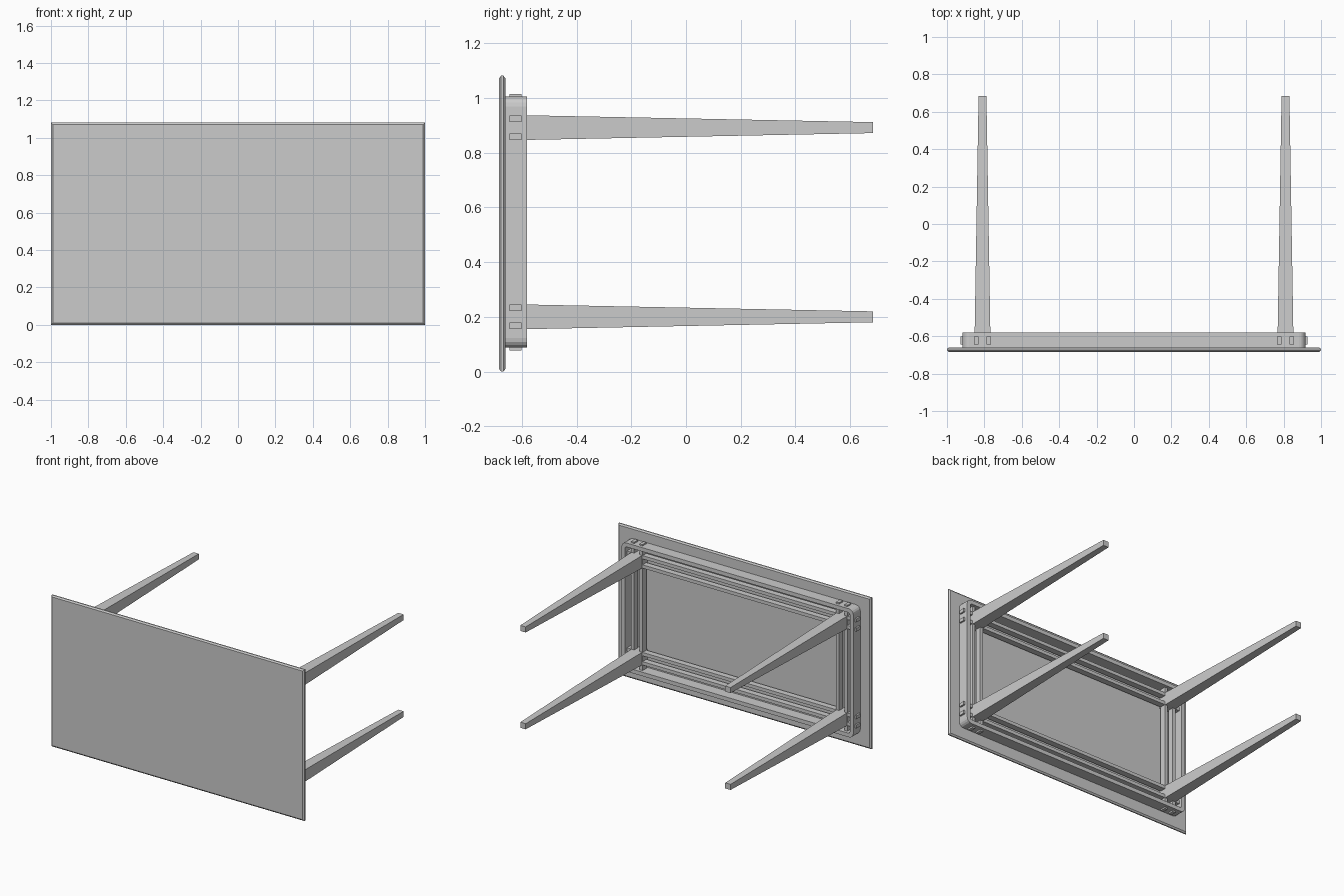
import bpy, bmesh
from mathutils import Vector

if "Cube" in bpy.data.objects:
    bpy.data.objects.remove(bpy.data.objects["Cube"])

CZ = 0.543            # centre height of the table lying on its side
TOP_Y = -0.66         # underside of the table top


def make_object(name, bm):
    bmesh.ops.recalc_face_normals(bm, faces=bm.faces)
    me = bpy.data.meshes.new(name)
    bm.to_mesh(me)
    bm.free()
    ob = bpy.data.objects.new(name, me)
    bpy.context.collection.objects.link(ob)
    return ob


def loft(name, sections):
    """Stack of rectangles along y: (y, cx, cz, half_x, half_z)."""
    bm = bmesh.new()
    rings = [[bm.verts.new((cx + sx * hx, y, cz + sz * hz))
              for sx, sz in ((-1, -1), (1, -1), (1, 1), (-1, 1))]
             for y, cx, cz, hx, hz in sections]
    for a, b in zip(rings, rings[1:]):
        for i in range(4):
            j = (i + 1) % 4
            bm.faces.new((a[i], a[j], b[j], b[i]))
    bm.faces.new(rings[0])
    bm.faces.new(rings[-1])
    return make_object(name, bm)


def box(name, lo, hi):
    lo, hi = Vector(lo), Vector(hi)
    c, h = (lo + hi) / 2, (hi - lo) / 2
    return loft(name, [(lo.y, c.x, c.z, h.x, h.z), (hi.y, c.x, c.z, h.x, h.z)])


def rounded_rect(hx, hz, r, steps=4):
    from math import sin, cos, pi
    pts = []
    for k, (sx, sz) in enumerate(((1, 1), (-1, 1), (-1, -1), (1, -1))):
        for i in range(steps + 1):
            a = (k + i / steps) * pi / 2
            pts.append((sx * (hx - r) + r * cos(a), sz * (hz - r) + r * sin(a)))
    return pts


# table top with chamfered rim
loft("table_top", [(-0.684, 0, 0.541, 0.990, 0.531), (-0.676, 0, 0.541, 1.0, 0.541),
                   (-0.668, 0, 0.541, 1.0, 0.541), (TOP_Y, 0, 0.541, 0.990, 0.531)])

# apron: hollow frame with rounded corners
bm = bmesh.new()
t = 0.028
loops = []
for hx, hz, r, y in ((0.916, 0.459, 0.035, TOP_Y), (0.916, 0.459, 0.035, -0.581),
                     (0.916 - t, 0.459 - t, 0.012, -0.581), (0.916 - t, 0.459 - t, 0.012, TOP_Y)):
    loops.append([bm.verts.new((x, y, CZ + 0.003 + z)) for x, z in rounded_rect(hx, hz, r)])
for a, b in zip(loops, loops[1:] + loops[:1]):
    for i in range(len(a)):
        j = (i + 1) % len(a)
        bm.faces.new((a[i], a[j], b[j], b[i]))
make_object("apron_frame", bm)

# paired rails whose ends poke through the apron, and tapered legs at their crossings
W, Y0, Y1 = 0.012, -0.645, -0.602
for s, side in ((-1, "left"), (1, "right")):
    for d in (-0.033, 0.033):
        x = s * 0.81 + d
        box(f"{side}_cross_rail", (x - W, Y0, 0.076), (x + W, Y1, 1.015))
for s, side in ((-1, "lower"), (1, "upper")):
    for d in (-0.033, 0.033):
        z = CZ + 0.003 + s * 0.346 + d
        box(f"{side}_long_rail", (-0.928, Y0, z - W), (0.928, Y1, z + W))
    for sx, side_x in ((-1, "left"), (1, "right")):
        cz = CZ + 0.003 + s * 0.346
        loft(f"{side}_{side_x}_leg", [(TOP_Y, sx * 0.81, cz, 0.043, 0.045),
                                      (-0.581, sx * 0.81, cz, 0.042, 0.045),
                                      (0.684, sx * 0.81, cz, 0.021, 0.020)])
